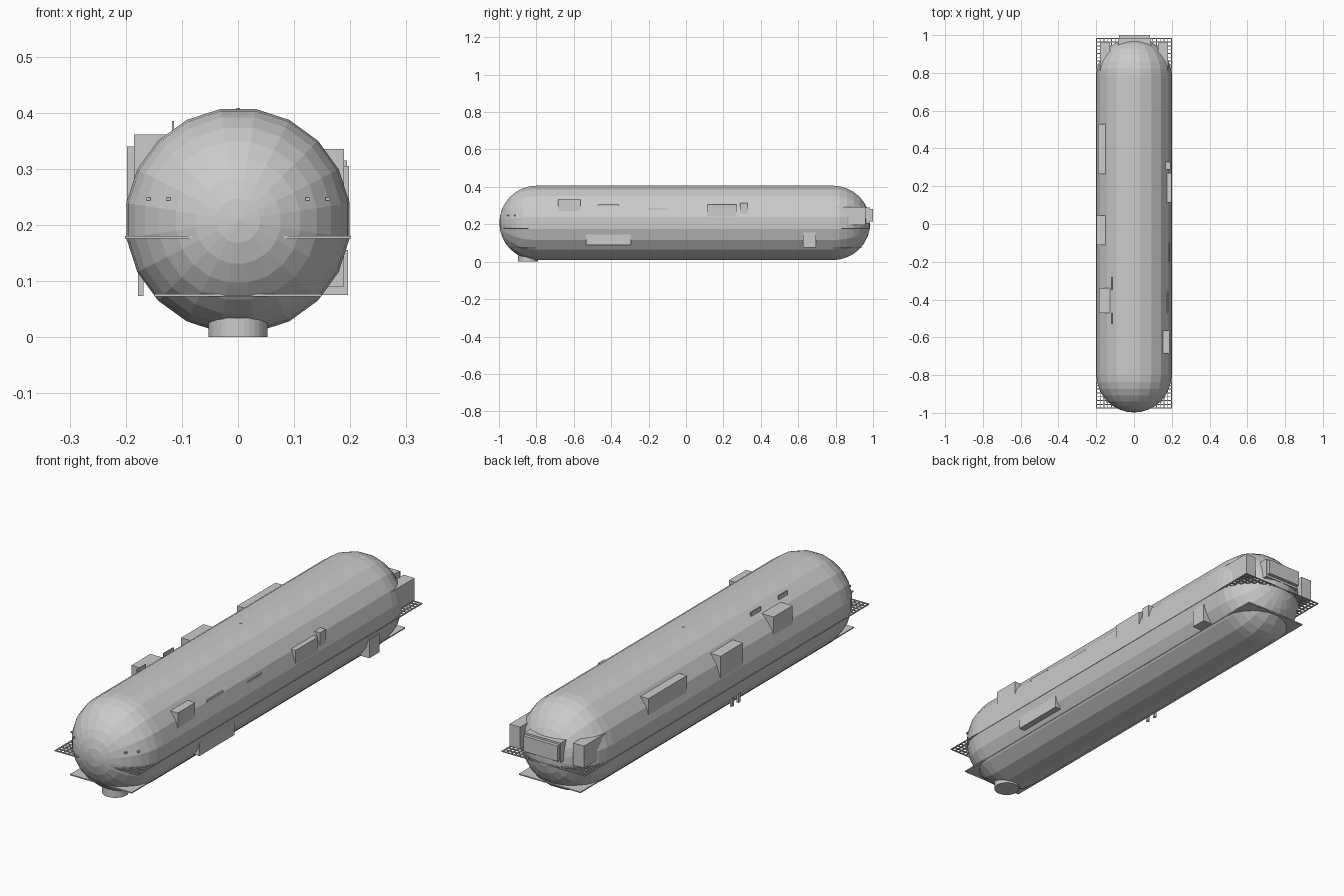
import bpy, bmesh, math

if "Cube" in bpy.data.objects:
    bpy.data.objects.remove(bpy.data.objects["Cube"])

ZC = 0.2075                      # hull axis height
SIDES, STEPS = 20, 8
R = 0.199 / math.cos(math.pi / SIDES)


def finish(name, bm):
    bmesh.ops.recalc_face_normals(bm, faces=bm.faces)
    me = bpy.data.meshes.new(name)
    bm.to_mesh(me)
    bm.free()
    ob = bpy.data.objects.new(name, me)
    bpy.context.collection.objects.link(ob)
    return ob


def add_box(bm, x, y, z):
    vs = bmesh.ops.create_cube(bm, size=1)["verts"]
    for v in vs:
        for i, (a, b) in enumerate((x, y, z)):
            v.co[i] = a if v.co[i] < 0 else b


def box(name, x, y, z):
    bm = bmesh.new()
    add_box(bm, x, y, z)
    return finish(name, bm)


# Capsule hull: 20-sided rings along y, flat facets, flats at top and sides
bm = bmesh.new()
Y0, Y1 = -0.798, 0.785
angles = [math.pi / 2 * i / STEPS for i in range(1, STEPS + 1)]
profile = [(Y0 - 0.2 * math.cos(a), R * math.sin(a)) for a in angles]
profile += [(Y1 + 0.2 * math.cos(a), R * math.sin(a)) for a in reversed(angles)]
rings = []
for y, r in profile:
    rings.append([bm.verts.new((r * math.cos(t), y, ZC + r * math.sin(t)))
                  for t in (2 * math.pi * (k + 0.5) / SIDES for k in range(SIDES))])
for a, b in zip(rings, rings[1:]):
    for k in range(SIDES):
        n = (k + 1) % SIDES
        bm.faces.new((a[k], a[n], b[n], b[k]))
for ring, y in ((rings[0], Y0 - 0.2), (rings[-1], Y1 + 0.2)):
    tip = bm.verts.new((0, y, ZC))
    for k in range(SIDES):
        bm.faces.new((ring[k], ring[(k + 1) % SIDES], tip))
finish("hull", bm)

# Main deck: open grating whose corners show past the round ends
bm = bmesh.new()
DX, DA, DB, W = 0.201, -0.977, 0.985, 0.0025
for i in range(21):
    x = -DX + W + (2 * DX - 2 * W) * i / 20
    add_box(bm, (x - W, x + W), (DA, DB), (0.176, 0.180))
for i in range(99):
    y = DA + W + (DB - DA - 2 * W) * i / 98
    add_box(bm, (-DX, DX), (y - W, y + W), (0.176, 0.180))
finish("main_deck_grating", bm)

# Lower deck: solid plate
box("lower_deck", (-0.149, 0.149), (-0.945, 0.94), (0.072, 0.077))

# Equipment cabinets that break through the hull
cabinets = {
    "left_cabinet_rear": ((-0.190, -0.10), (0.265, 0.53), (0.19, 0.338)),
    "left_cabinet_middle": ((-0.198, -0.10), (-0.11, 0.045), (0.19, 0.340)),
    "left_cabinet_front": ((-0.185, -0.08), (-0.47, -0.34), (0.19, 0.361)),
    "right_cabinet_front": ((0.10, 0.189), (-0.685, -0.565), (0.19, 0.335)),
    "right_cabinet_rear": ((0.10, 0.198), (0.115, 0.27), (0.19, 0.305)),
    "right_small_unit": ((0.14, 0.194), (0.288, 0.328), (0.19, 0.315)),
    "right_shelf_front": ((0.12, 0.181), (-0.47, -0.36), (0.295, 0.305)),
    "right_shelf_middle": ((0.12, 0.187), (-0.20, -0.10), (0.275, 0.286)),
    "lower_locker": ((0.10, 0.189), (-0.535, -0.295), (0.09, 0.145)),
    "lower_tank_box": ((0.10, 0.196), (0.625, 0.695), (0.075, 0.155)),
    "roof_sensor": ((-0.004, 0.004), (0.016, 0.026), (0.39, 0.408)),
}
for name, dims in cabinets.items():
    box(name, *dims)

# Thin upright panels at upper left
for i, (a, b) in enumerate(((-0.53, -0.47), (-0.35, -0.28))):
    box(f"left_panel_{i}", (-0.118, -0.114), (a, b), (0.30, 0.385))

# Small legs at lower left
for i, y in enumerate((-0.12, -0.075)):
    box(f"left_leg_{i}", (-0.178, -0.168), (y, y + 0.012), (0.073, 0.15))

# Stern consoles
box("stern_console", (-0.085, 0.09), (0.93, 0.985), (0.205, 0.29))
box("stern_console_top", (-0.08, 0.085), (0.93, 1.0), (0.215, 0.282))
for s, side in ((-1, "left"), (1, "right")):
    xs = sorted((s * 0.128, s * 0.18))
    box(f"stern_rack_{side}", xs, (0.80, 0.96), (0.197, 0.293))
    # Bow control tips
    for i, (x, y) in enumerate(((0.12, -0.956), (0.156, -0.920))):
        box(f"bow_tip_{side}_{i}", sorted((s * x, s * (x + 0.008))),
            (y, y + 0.03), (0.243, 0.249))

# Round hatch under the bow
bm = bmesh.new()
bmesh.ops.create_cone(bm, cap_ends=True, segments=32, radius1=0.053, radius2=0.053, depth=0.034)
bmesh.ops.translate(bm, verts=bm.verts, vec=(0, -0.845, 0.017))
finish("bow_hatch", bm)
